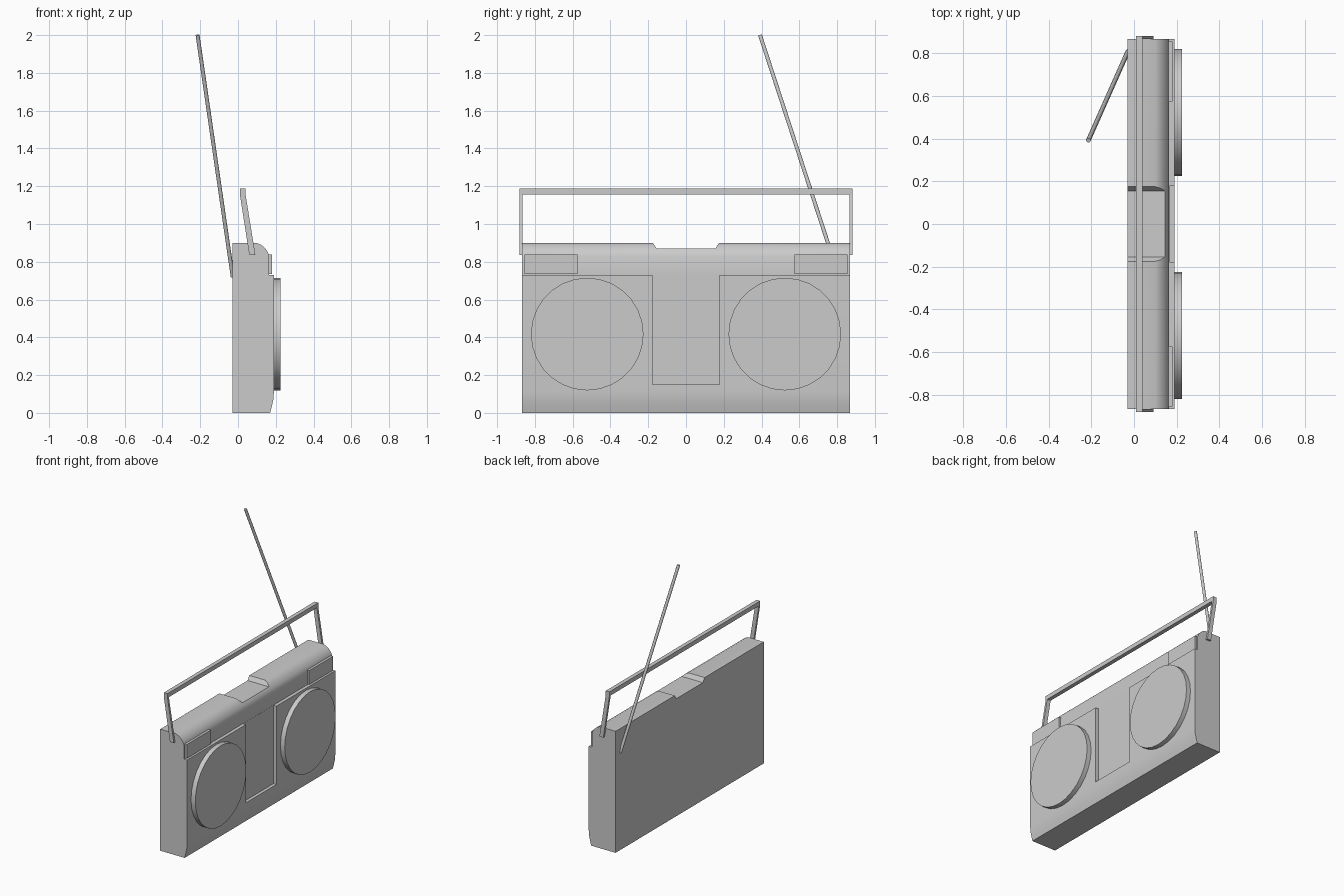
import bpy, bmesh, math
from mathutils import Vector

if "Cube" in bpy.data.objects:
    bpy.data.objects.remove(bpy.data.objects["Cube"])


def prism(name, pts, axis, a, b):
    """Extrude a 2D profile along x (pts are y,z) or along y (pts are x,z)."""
    put = (lambda p, t: (t, p[0], p[1])) if axis == 'x' else (lambda p, t: (p[0], t, p[1]))
    bm = bmesh.new()
    face = bm.faces.new([bm.verts.new(put(p, a)) for p in pts])
    ext = bmesh.ops.extrude_face_region(bm, geom=[face])
    verts = [v for v in ext['geom'] if isinstance(v, bmesh.types.BMVert)]
    step = Vector((b - a, 0, 0)) if axis == 'x' else Vector((0, b - a, 0))
    bmesh.ops.translate(bm, verts=verts, vec=step)
    bmesh.ops.recalc_face_normals(bm, faces=bm.faces)
    me = bpy.data.meshes.new(name)
    bm.to_mesh(me)
    bm.free()
    ob = bpy.data.objects.new(name, me)
    bpy.context.collection.objects.link(ob)
    return ob


def box(name, x, y, z):
    return prism(name, [(y[0], z[0]), (y[1], z[0]), (y[1], z[1]), (y[0], z[1])], 'x', *x)


def activate(ob):
    bpy.ops.object.select_all(action='DESELECT')
    ob.select_set(True)
    bpy.context.view_layer.objects.active = ob


def smooth(ob, angle=30):
    activate(ob)
    bpy.ops.object.shade_smooth_by_angle(angle=math.radians(angle))


def cut(ob, cutter):
    cutter.hide_render = True
    mod = ob.modifiers.new("cut", 'BOOLEAN')
    mod.operation, mod.solver, mod.object = 'DIFFERENCE', 'EXACT', cutter
    activate(ob)
    bpy.ops.object.modifier_apply(modifier=mod.name)
    bpy.data.objects.remove(cutter)


def cylinder(name, p, q, r, n):
    p, q = Vector(p), Vector(q)
    bpy.ops.mesh.primitive_cylinder_add(vertices=n, radius=r, depth=(q - p).length,
                                        location=(p + q) / 2,
                                        rotation=(q - p).to_track_quat('Z', 'Y').to_euler())
    ob = bpy.context.object
    ob.name = name
    return ob


# Case: side profile with rounded top edge and tucked-in bottom edge
profile = [(-0.03, 0), (0.17, 0), (0.179, 0.035), (0.187, 0.07), (0.19, 0.11),
           (0.19, 0.73), (0.165, 0.73), (0.165, 0.83), (0.157, 0.852), (0.145, 0.87),
           (0.125, 0.888), (0.10, 0.90), (-0.03, 0.90)]
case = prism("case", profile, 'y', -0.867, 0.867)
# Notch across the top and recess for the cassette panel
cut(case, prism("notch_cutter", [(-0.155, 0.87), (0.155, 0.87), (0.195, 0.93), (-0.195, 0.93)],
                'x', -0.2, 0.4))
cut(case, box("recess_cutter", (0.166, 0.4), (-0.178, 0.178), (0.15, 0.78)))
smooth(case)

# Handle crossbar
prism("handle_bar", [(0.01, 1.187), (0.04, 1.187), (0.04, 1.155), (0.01, 1.155)],
      'y', -0.882, 0.882)

for side, s in (("left", -1), ("right", 1)):
    # Speakers
    speaker = cylinder("speaker_" + side, (0.18, s * 0.523, 0.417), (0.225, s * 0.523, 0.417), 0.298, 28)
    smooth(speaker)
    # Control blocks above the speakers
    box("controls_" + side, (0.15, 0.18), sorted((s * 0.575, s * 0.855)), (0.735, 0.838))
    # Slanted handle arms
    prism("handle_arm_" + side, [(0.01, 1.156), (0.04, 1.156), (0.092, 0.835), (0.06, 0.835)],
          'y', *sorted((s * 0.866, s * 0.882)))

# Antenna on the back
smooth(cylinder("antenna", (-0.028, 0.81, 0.72), (-0.214, 0.392, 2.0), 0.011, 8), 50)
